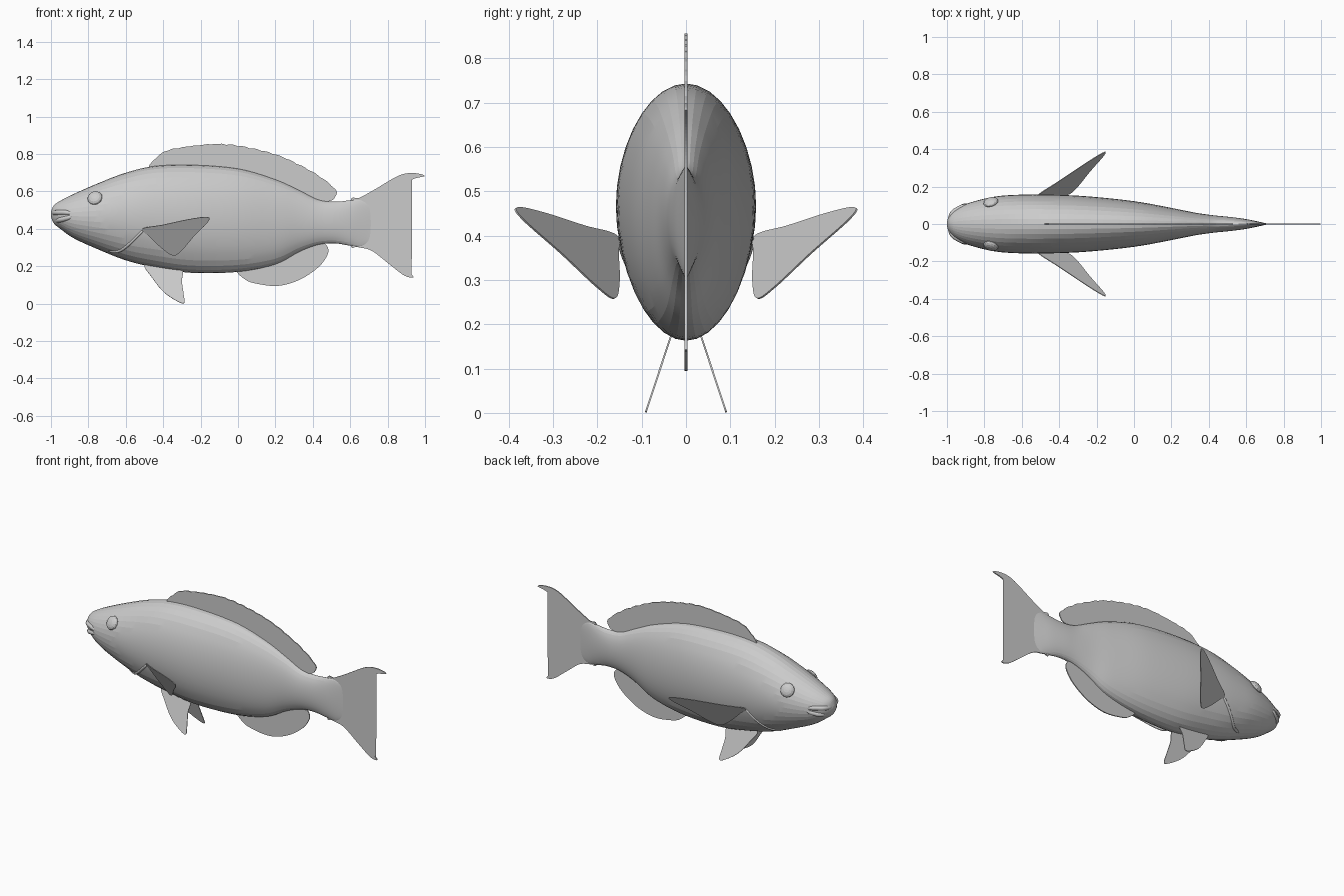
import bpy, bmesh, math
from mathutils import Vector

cube = bpy.data.objects.get("Cube")
if cube:
    bpy.data.objects.remove(cube, do_unlink=True)

grey = bpy.data.materials.new("plain_grey")
grey.use_nodes = True
grey.diffuse_color = (0.6, 0.6, 0.6, 1)
grey.node_tree.nodes["Principled BSDF"].inputs["Base Color"].default_value = (0.6, 0.6, 0.6, 1)


def finish(name, bm, smooth=None):
    bmesh.ops.recalc_face_normals(bm, faces=bm.faces)
    mesh = bpy.data.meshes.new(name)
    bm.to_mesh(mesh)
    bm.free()
    obj = bpy.data.objects.new(name, mesh)
    mesh.materials.append(grey)
    bpy.context.collection.objects.link(obj)
    if smooth:
        bpy.ops.object.select_all(action="DESELECT")
        obj.select_set(True)
        bpy.context.view_layer.objects.active = obj
        bpy.ops.object.shade_smooth_by_angle(angle=math.radians(smooth))
    return obj


def spline(points, steps, closed=False):
    """Smooth curve through points of any dimension."""
    n = len(points)
    pick = (lambda i: points[i % n]) if closed else (lambda i: points[max(0, min(n - 1, i))])
    out = []
    for i in range(n if closed else n - 1):
        a, b, c, d = (Vector(pick(i + k)) for k in (-1, 0, 1, 2))
        for s in range(steps):
            t = s / steps
            out.append(b + (c - a) * t / 2 + (a - b * 2.5 + c * 2 - d / 2) * t * t
                       + (b * 3 - a - c * 3 + d) * t ** 3 / 2)
    if not closed:
        out.append(Vector(points[-1]))
    return out


# Body stations: x, top z, bottom z, half width
stations = spline([
    (-1, .49, .465, .012), (-.985, .525, .43, .045), (-.95, .55, .4, .08), (-.875, .588, .348, .115),
    (-.74, .647, .287, .147), (-.6, .7, .232, .157), (-.45, .735, .195, .157),
    (-.25, .742, .165, .148), (0, .722, .17, .122), (.2, .664, .21, .086),
    (.33, .605, .278, .06), (.43, .556, .315, .046), (.52, .545, .322, .037),
    (.6, .553, .31, .026), (.66, .555, .305, .014), (.71, .53, .33, .003)], 5)
SIDES = 36


def body_at(x):
    for a, b in zip(stations, stations[1:]):
        if a[0] <= x <= b[0]:
            return a.lerp(b, (x - a[0]) / (b[0] - a[0]))


def skin(x, z, side=1, lift=0):
    """Point on the flank of the body at x, z."""
    _, top, low, half = body_at(x)
    u = (2 * z - top - low) / (top - low)
    return Vector((x, side * (half * math.sqrt(max(0, 1 - u * u)) + lift), z))


bm = bmesh.new()
rings = []
for x, top, low, half in stations:
    rings.append([bm.verts.new((x, half * math.sin(a), (top + low) / 2 + (top - low) / 2 * math.cos(a)))
                  for a in (math.tau * k / SIDES for k in range(SIDES))])
for r, q in zip(rings, rings[1:]):
    for k in range(SIDES):
        j = (k + 1) % SIDES
        bm.faces.new((r[k], r[j], q[j], q[k]))
bm.faces.new(rings[0])
bm.faces.new(rings[-1])
finish("body", bm, 8)


def fin(name, outline, place, thick=.003, ripple=0):
    """Thin plate with a smooth outline, set into space by place(x, z)."""
    bm = bmesh.new()
    pts = spline(outline, 8, True)
    if ripple:
        pts = [Vector((x, z + (ripple * abs(math.sin(x * 50)) if z > body_at(x)[1] + .02 else 0)))
               for x, z in pts]
    origin = place(0, 0)
    normal = (place(1, 0) - origin).cross(place(0, 1) - origin).normalized() * thick
    front, back = ([bm.verts.new(place(x, z) + normal * s) for x, z in pts] for s in (1, -1))
    bm.faces.new(front)
    bm.faces.new(back[::-1])
    for i in range(len(pts)):
        bm.faces.new((front[i - 1], back[i - 1], back[i], front[i]))
    bmesh.ops.triangulate(bm, faces=[f for f in bm.faces if len(f.verts) > 4])
    finish(name, bm)


def middle(x, z):
    return Vector((x, 0, z))


# Fins on the centre line
fin("dorsal_fin", [(-.47, .72), (-.42, .79), (-.34, .825), (-.11, .85), (.06, .83), (.22, .787),
                   (.36, .722), (.46, .66), (.525, .6), (.515, .562), (.47, .545), (.4, .55),
                   (.2, .64), (0, .7), (-.25, .72)], middle, .003, .006)
fin("anal_fin", [(0, .19), (.04, .128), (.12, .103), (.22, .096), (.33, .128), (.43, .195),
                 (.48, .265), (.475, .31), (.435, .325), (.33, .3), (.2, .23)], middle)
fin("tail_fin", [(.6, .545), (.65, .566), (.73, .61), (.86, .685), (.94, .698), (.998, .683),
                 (.93, .663), (.875, .605), (.85, .53), (.845, .4), (.855, .268), (.89, .195),
                 (.938, .143), (.89, .15), (.81, .21), (.715, .283), (.64, .303), (.6, .32)], middle)

# Paired parts on both sides
for word, side in (("left", 1), ("right", -1)):
    fin(word + "_pectoral_fin",
        [(-.51, .4), (-.47, .357), (-.405, .295), (-.345, .258), (-.3, .285), (-.235, .36),
         (-.16, .437), (-.165, .463), (-.26, .452), (-.4, .422)],
        lambda x, z: Vector((x, side * (.16 + .54 * (x + .505) + .6 * (z - .4)), z)), .002)
    fin(word + "_pelvic_fin",
        [(-.5, .21), (-.46, .14), (-.4, .065), (-.33, .016), (-.288, .004), (-.292, .06),
         (-.3, .12), (-.3, .19), (-.4, .22)],
        lambda x, z: Vector((x, side * (.035 + .33 * (.17 - z)), z)), .002)

    # Eye: a flattened ball lying against the head
    spot = skin(-.765, .565, side)
    along = skin(-.74, .565, side) - skin(-.79, .565, side)
    up = skin(-.765, .58, side) - skin(-.765, .55, side)
    out = along.cross(up)
    out *= side * (1 if out.y > 0 else -1)
    bm = bmesh.new()
    bmesh.ops.create_uvsphere(bm, u_segments=12, v_segments=8, radius=.041)
    bmesh.ops.scale(bm, vec=(1, 1, .5), verts=bm.verts)
    bmesh.ops.rotate(bm, matrix=out.to_track_quat("Z", "Y").to_matrix(), verts=bm.verts)
    bmesh.ops.translate(bm, vec=spot, verts=bm.verts)
    finish(word + "_eye", bm)


def tube(name, points, radius):
    """Round strip that thins to nothing at both ends."""
    data = bpy.data.curves.new(name, "CURVE")
    data.dimensions = "3D"
    data.bevel_depth = radius
    data.bevel_resolution = 2
    path = data.splines.new("POLY")
    path.points.add(len(points) - 1)
    for i, (p, co) in enumerate(zip(path.points, points)):
        p.co = (*co, 1)
        p.radius = max(.15, min(1, 3 * math.sin(math.pi * i / (len(points) - 1))))
    data.materials.append(grey)
    bpy.context.collection.objects.link(bpy.data.objects.new(name, data))


def lip(name, profile, radius):
    flank = [skin(x, z, 1, -.006) for x, z in profile]
    other = [Vector((p.x, -p.y, p.z)) for p in flank[:-1]]
    flank[-1].y = 0
    tube(name, spline(flank + other[::-1], 4), radius)


# Mouth and gill cover edges
lip("upper_lip", [(-.88, .482), (-.93, .488), (-.97, .487), (-.985, .483)], .014)
lip("lower_lip", [(-.88, .468), (-.92, .456), (-.955, .447), (-.968, .44)], .014)
for word, side in (("left", 1), ("right", -1)):
    edge = [(-.5, .4), (-.54, .36), (-.59, .312), (-.64, .28), (-.7, .282)]
    tube(word + "_gill_edge", [skin(x, z, side, -.003) for x, z in spline(edge, 4)], .008)
